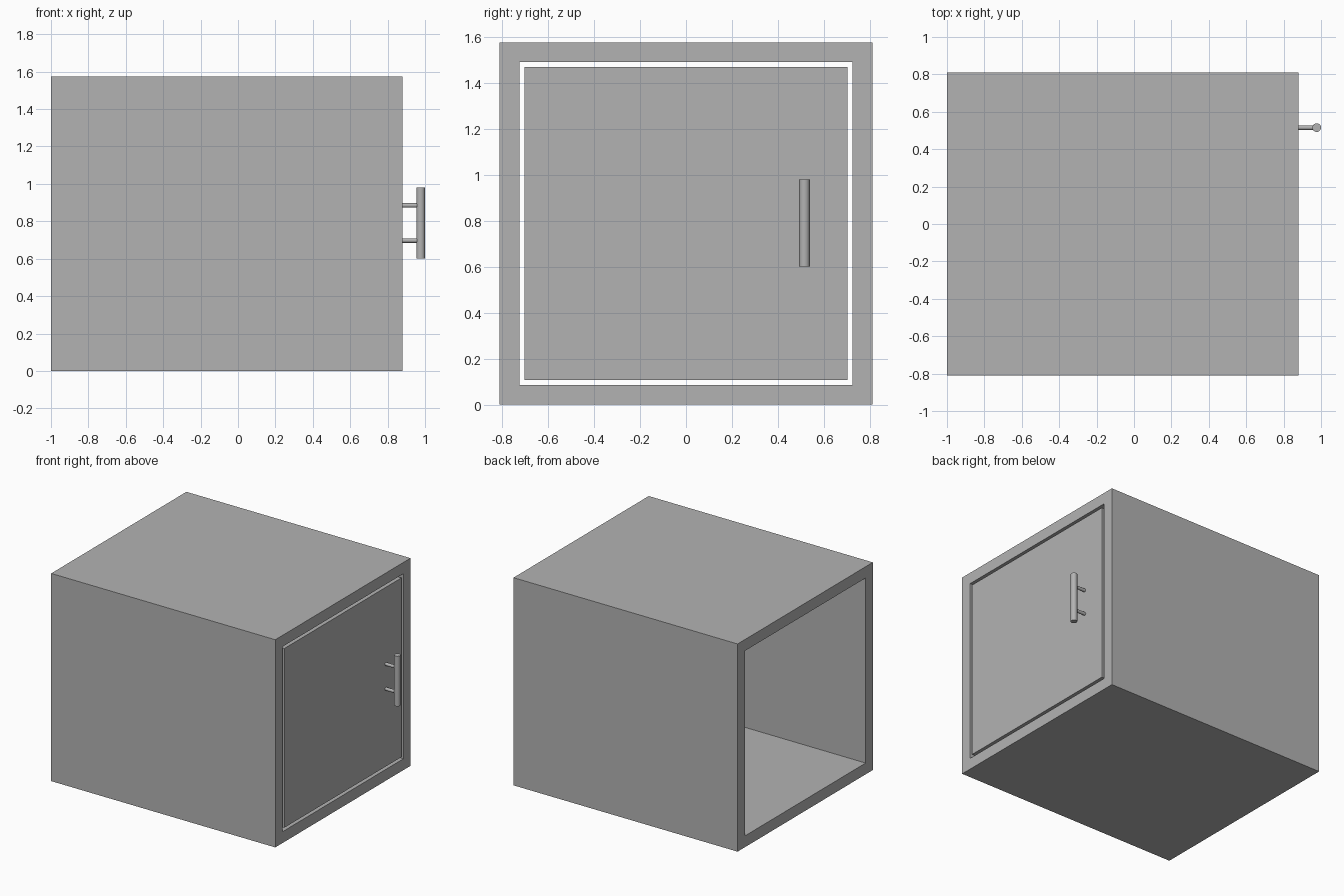
import bpy
import bmesh
from mathutils import Matrix, Vector

cube = bpy.data.objects.get("Cube")
if cube:
    bpy.data.objects.remove(cube, do_unlink=True)

grey = bpy.data.materials.new("plain_grey")
grey.use_nodes = True
GREY = (0.45, 0.45, 0.45, 1)
grey.diffuse_color = GREY
grey.node_tree.nodes["Principled BSDF"].inputs["Base Color"].default_value = GREY


def add_object(name, bm):
    bmesh.ops.recalc_face_normals(bm, faces=bm.faces)
    mesh = bpy.data.meshes.new(name)
    bm.to_mesh(mesh)
    bm.free()
    mesh.materials.append(grey)
    obj = bpy.data.objects.new(name, mesh)
    bpy.context.collection.objects.link(obj)
    return obj


def box(name, low, high):
    low, high = Vector(low), Vector(high)
    bm = bmesh.new()
    bmesh.ops.create_cube(bm, size=1, matrix=Matrix.Translation((low + high) / 2)
                          @ Matrix.Diagonal((*(high - low), 1)))
    return add_object(name, bm)


def rod(name, start, end, radius):
    start, end = Vector(start), Vector(end)
    axis = end - start
    turn = axis.to_track_quat("Z", "Y").to_matrix().to_4x4()
    bm = bmesh.new()
    bmesh.ops.create_cone(bm, cap_ends=True, segments=32, radius1=radius, radius2=radius,
                          depth=axis.length, matrix=Matrix.Translation((start + end) / 2) @ turn)
    for face in bm.faces:
        face.smooth = len(face.verts) == 4
    for edge in bm.edges:
        edge.smooth = all(face.smooth for face in edge.link_faces)
    return add_object(name, bm)


BACK, FRONT = -1.0, 0.88
HALF, TOP, WALL, GAP = 0.81, 1.575, 0.086, 0.022

# Cabinet shell: a square tube open at both ends
bm = bmesh.new()
rings = []
for x in (BACK, FRONT):
    for inset in (0, WALL):
        y, low, high = HALF - inset, inset, TOP - inset
        rings.append([bm.verts.new((x, *p)) for p in
                      ((-y, low), (y, low), (y, high), (-y, high))])
outer_back, inner_back, outer_front, inner_front = rings
for a, b in ((outer_back, outer_front), (outer_front, inner_front),
             (inner_front, inner_back), (inner_back, outer_back)):
    for i in range(4):
        j = (i + 1) % 4
        bm.faces.new((a[i], a[j], b[j], b[i]))
add_object("cabinet_shell", bm)

# Door, flush with the open end and surrounded by a narrow gap
edge = WALL + GAP
box("door", (FRONT - WALL, edge - HALF, edge), (FRONT, HALF - edge, TOP - edge))

# Bar handle on two posts
HANDLE_Y, BAR_X = 0.515, 0.977
rod("handle_bar", (BAR_X, HANDLE_Y, 0.60), (BAR_X, HANDLE_Y, 0.98), 0.023)
for name, z in (("lower_handle_post", 0.697), ("upper_handle_post", 0.885)):
    rod(name, (FRONT, HANDLE_Y, z), (BAR_X, HANDLE_Y, z), 0.012)
